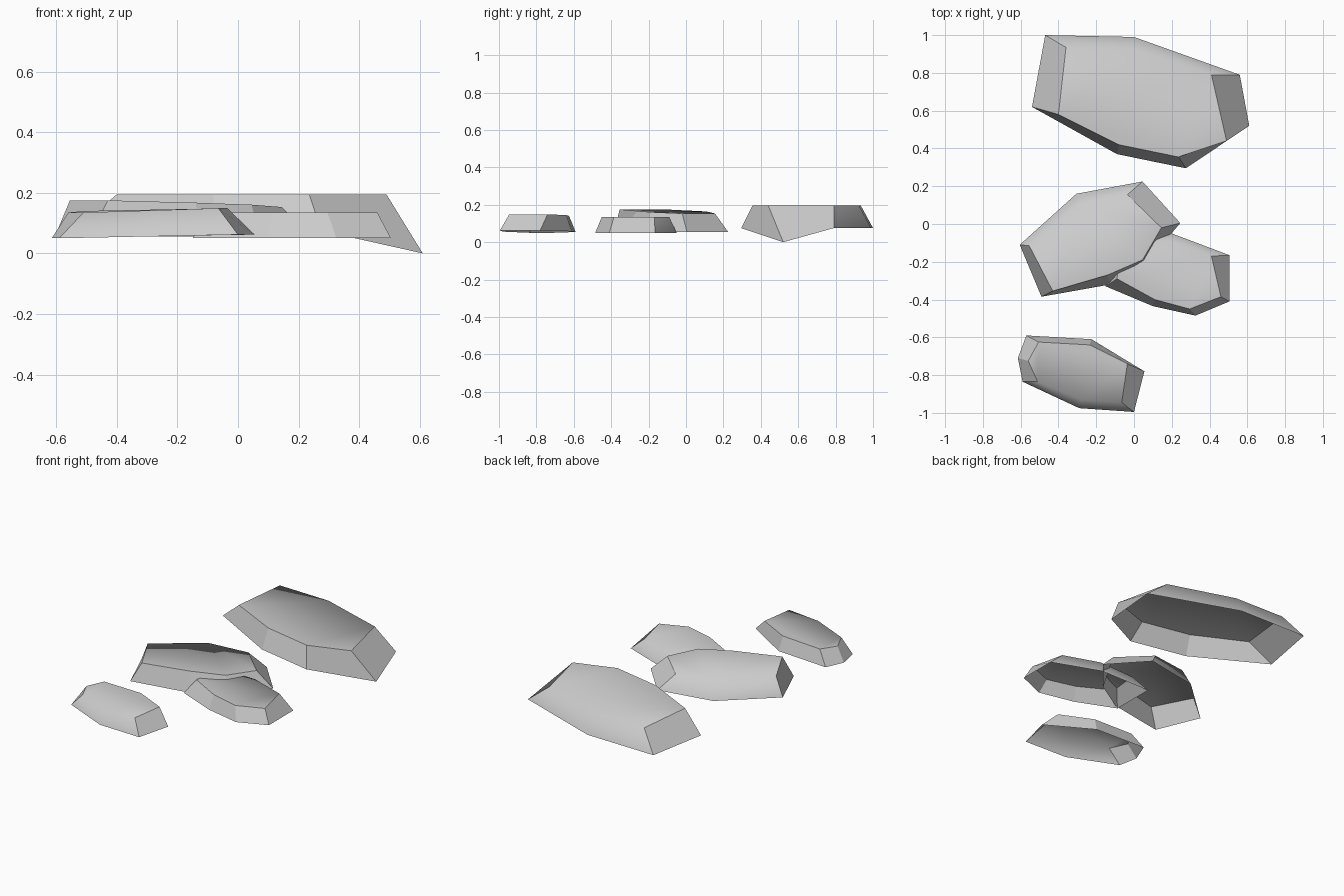
import bpy
import bmesh

# Remove the default object
default = bpy.data.objects.get("Cube")
if default:
    bpy.data.objects.remove(default, do_unlink=True)

# Single stone colour
stone_grey = bpy.data.materials.new("stone_grey")
stone_grey.use_nodes = True
colour = (0.6, 0.6, 0.6, 1)
stone_grey.diffuse_color = colour
shader = next(n for n in stone_grey.node_tree.nodes if n.type == 'BSDF_PRINCIPLED')
shader.inputs["Base Color"].default_value = colour
shader.inputs["Roughness"].default_value = 0.9

# How far each corner lies from the first end of a slab (0) to the second (1)
ALONG = (0, 0.5, 1, 1, 0.65, 0.35, 0)


def mix(ends, t):
    return ends[0] + (ends[1] - ends[0]) * t


def build_slab(name, foot, crown, base_heights, top_heights, dip=0):
    """Open-bottomed rock slab: a seven-sided foot outline rising to a smaller crown.
    The rounded flank runs along corners 0-1-2; every other edge is crisp."""
    bm = bmesh.new()
    low = [bm.verts.new((x, y, mix(base_heights, t)))
           for (x, y), t in zip(foot, ALONG)]
    high = [bm.verts.new((x, y, mix(top_heights, t)))
            for (x, y), t in zip(crown, ALONG)]
    low[3].co.z -= dip

    # Crown face and the ring of sloping sides
    top = bm.faces.new(high)
    count = len(low)
    for i in range(count):
        j = (i + 1) % count
        bm.faces.new((low[i], low[j], high[j], high[i]))

    # Make every face point outward
    bm.normal_update()
    if top.normal.z < 0:
        bmesh.ops.reverse_faces(bm, faces=bm.faces[:])
    else:
        # side winding follows the foot, so flip nothing but check the flank
        bm.normal_update()
    centre = top.calc_center_median()
    for face in bm.faces:
        if face is not top:
            face.normal_update()
            if face.normal.dot(face.calc_center_median() - centre) < 0:
                face.normal_flip()

    # Crisp edges everywhere except on the rounded flank
    for face in bm.faces:
        face.smooth = True
    for edge in bm.edges:
        edge.smooth = False
    rounded = ((high[0], high[1]), (high[1], high[2]), (low[1], high[1]))
    for pair in rounded:
        bm.edges.get(pair).smooth = True

    mesh = bpy.data.meshes.new(name)
    bm.to_mesh(mesh)
    bm.free()
    mesh.materials.append(stone_grey)
    slab = bpy.data.objects.new(name, mesh)
    bpy.context.collection.objects.link(slab)
    return slab


# Large slab at the back, with one low corner
build_slab(
    "large_back_slab",
    foot=[(-.47, 1), (0, .99), (.56, .79), (.61, .52),
          (.275, .295), (-.09, .37), (-.54, .62)],
    crown=[(-.36, .935), (-.01, .925), (.41, .79), (.49, .44),
           (.235, .355), (-.08, .42), (-.4, .58)],
    base_heights=(.075, .075), top_heights=(.195, .195), dip=.075)

# Middle slab, resting over its neighbour
build_slab(
    "middle_slab",
    foot=[(.045, .225), (-.305, .16), (-.605, -.11), (-.49, -.385),
          (-.125, -.32), (.07, -.2), (.245, .005)],
    crown=[(-.035, .155), (-.28, .11), (-.555, -.115), (-.43, -.355),
           (-.14, -.27), (.045, -.19), (.145, -.02)],
    base_heights=(.055, .055), top_heights=(.153, .175))

# Slab tucked under the middle one
build_slab(
    "tucked_slab",
    foot=[(-.15, -.05), (.2, -.05), (.505, -.165), (.505, -.41),
          (.325, -.485), (.1, -.435), (-.15, -.33)],
    crown=[(-.07, -.1), (.18, -.09), (.41, -.17), (.46, -.385),
           (.295, -.45), (.11, -.4), (-.09, -.29)],
    base_heights=(.05, .05), top_heights=(.135, .135))

# Small slab at the front
build_slab(
    "small_front_slab",
    foot=[(0, -.995), (-.29, -.975), (-.59, -.835), (-.615, -.71),
          (-.57, -.59), (-.225, -.61), (.055, -.78)],
    crown=[(-.065, -.945), (-.28, -.93), (-.51, -.835), (-.56, -.725),
           (-.505, -.625), (-.235, -.64), (-.035, -.74)],
    base_heights=(.062, .05), top_heights=(.149, .135))
